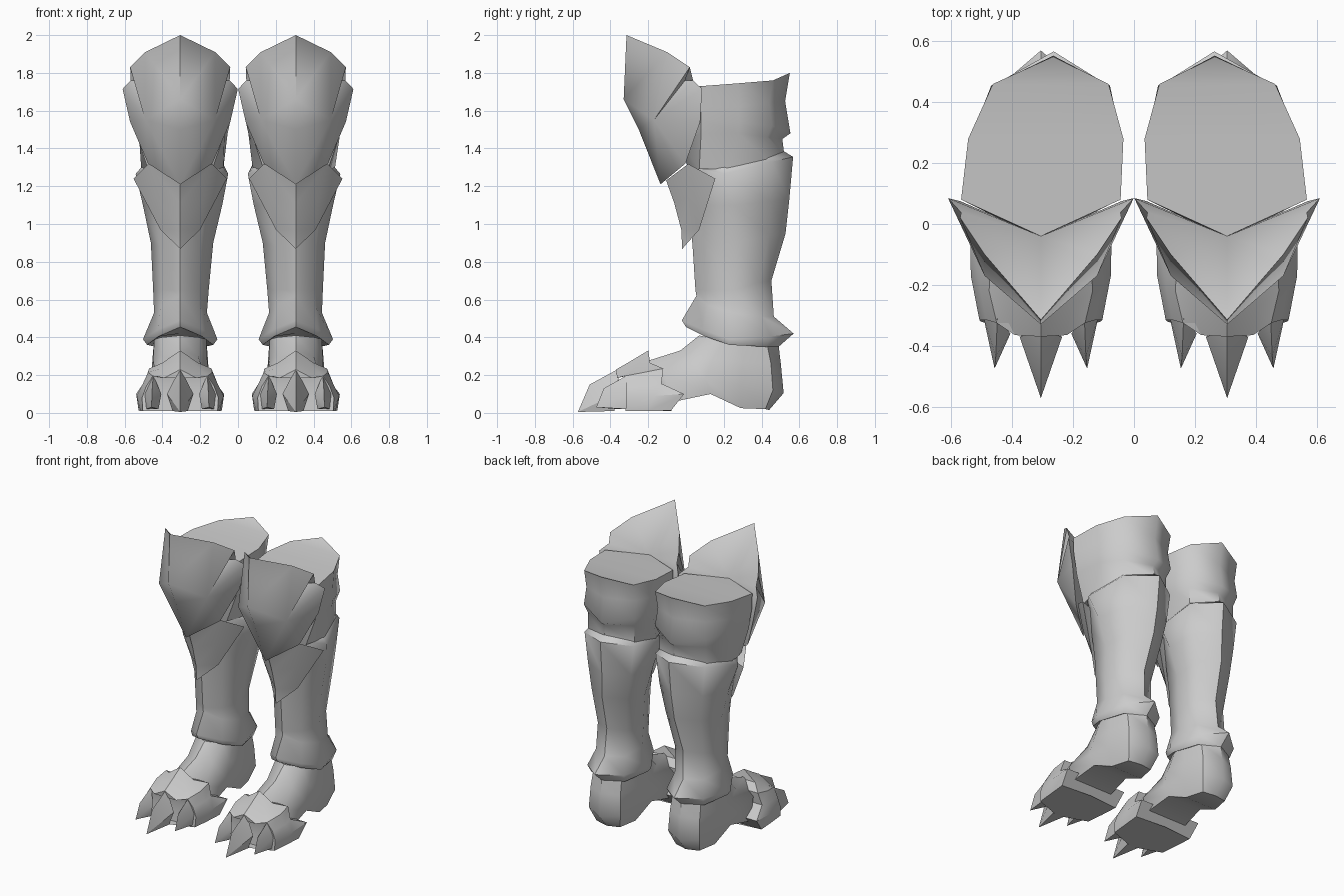
import bpy, bmesh, math

grey = bpy.data.materials.new("plain grey")
grey.diffuse_color = (0.6, 0.6, 0.6, 1)
LEG_X = 0.306


def finish(name, bm, x, angle=50):
    bmesh.ops.remove_doubles(bm, verts=bm.verts, dist=0.0005)
    bmesh.ops.recalc_face_normals(bm, faces=bm.faces)
    me = bpy.data.meshes.new(name)
    bm.to_mesh(me)
    bm.free()
    me.materials.append(grey)
    ob = bpy.data.objects.new(name, me)
    ob.location.x = x
    bpy.context.collection.objects.link(ob)
    bpy.ops.object.select_all(action='DESELECT')
    ob.select_set(True)
    bpy.context.view_layer.objects.active = ob
    bpy.ops.object.shade_smooth_by_angle(angle=math.radians(angle))


def face(bm, vs):
    if len(set(vs)) > 2:
        try:
            bm.faces.new(vs)
        except ValueError:
            pass


def loft(name, halves, x, turn=0.0, angle=50):
    """Join half rings (front centre to back centre), mirrored across the leg.
    turn leans the upper back of the leg towards the other leg."""
    bm = bmesh.new()
    rings = []
    for half in halves:
        full = half + [(-u, y, z) for u, y, z in half[-2:0:-1]]
        ring = []
        for u, y, z in full:
            fade = min(1, max(0, (z - .45) / .7))
            ring.append(bm.verts.new((u + turn * fade * max(0, y - .1), y, z)))
        rings.append(ring)
    n = len(rings[0])
    for a, b in zip(rings, rings[1:]):
        for i in range(n):
            j = (i + 1) % n
            face(bm, (a[i], a[j], b[j], b[i]))
    # caps made of strips across the mirror line
    for r in (rings[0], rings[-1]):
        for i in range(n // 2):
            vs = [r[i], r[i + 1], r[(n - i - 1) % n], r[(n - i) % n]]
            face(bm, list(dict.fromkeys(vs)))
    finish(name, bm, x, angle)


def mirrored(name, pts, faces, x, angle):
    """Half shell from named points, mirrored across the leg."""
    bm = bmesh.new()
    for s in (1, -1):
        v = {k: bm.verts.new((s * u, y, z)) for k, (u, y, z) in pts.items()}
        for f in faces.split():
            bm.faces.new([v[k] for k in f])
    finish(name, bm, x, angle)


def hull(name, pts, x):
    bm = bmesh.new()
    for p in pts:
        bm.verts.new(p)
    bmesh.ops.convex_hull(bm, input=bm.verts)
    finish(name, bm, x, 25)


# pointed knee guard: a-d front ridge, e-k rim, s slit tip, h inner back
knee = dict(a=(0, -.315, 2), b=(0, -.33, 1.66), c=(0, -.25, 1.5), d=(0, -.135, 1.21),
            e=(.185, -.1, 1.91), f=(.265, .02, 1.83), g=(.262, .038, 1.76),
            i=(.305, .085, 1.715), j=(.265, .075, 1.54), k=(.17, -.003, 1.32),
            s=(.185, -.17, 1.55), m=(.215, -.005, 1.76), h=(0, -.04, 1.72))
knee_faces = "abe bse esf fsm msg gsi isj skj bcs cds dks aeh efh fgh gih ijh jkh kdh"

# shin plate below the knee, wide at the top, with a thin inner side
plate = dict(a=(0, -.105, 1.23), b=(0, -.062, 1.11), c=(0, -.025, .97), d=(0, -.02, .868),
             e=(.168, .012, 1.318), f=(.247, .155, 1.24), g=(.105, .07, .97), m=(.125, .012, 1.14),
             h=(0, .06, 1.25), i=(0, .05, .95))
plate_faces = "aeb bem emf mfg bmc cmg cgd aeh efh fgih gdi"

thigh = [
    [(0, -.04, 1.72), (.262, .08, 1.73), (.255, .28, 1.745), (.19, .46, 1.76), (0, .55, 1.80)],
    [(0, -.05, 1.6), (.258, .08, 1.62), (.245, .28, 1.62), (.185, .44, 1.64), (0, .525, 1.65)],
    [(0, -.05, 1.5), (.245, .08, 1.55), (.248, .28, 1.54), (.195, .455, 1.52), (0, .553, 1.48)],
    [(0, -.04, 1.45), (.235, .08, 1.48), (.235, .28, 1.48), (.18, .43, 1.46), (0, .51, 1.45)],
    [(0, .02, 1.27), (.17, .07, 1.29), (.217, .22, 1.29), (.18, .43, 1.34), (0, .52, 1.37)],
]
shin = [
    [(0, .01, 1.29), (.14, .07, 1.30), (.215, .2, 1.30), (.17, .42, 1.36), (0, .51, 1.39)],
    [(0, 0, 1.27), (.15, .09, 1.29), (.245, .2, 1.265), (.19, .455, 1.33), (0, .567, 1.355)],
    [(0, .015, 1.1), (.13, .1, 1.1), (.21, .25, 1.1), (.165, .45, 1.12), (0, .547, 1.13)],
    [(0, .035, .88), (.108, .108, .88), (.165, .27, .9), (.135, .44, .94), (0, .527, .95)],
    [(0, .05, .65), (.1, .115, .65), (.147, .25, .65), (.11, .39, .69), (0, .452, .7)],
    [(0, .055, .62), (.1, .12, .57), (.14, .25, .53), (.11, .4, .51), (0, .465, .51)],
    [(0, -.022, .49), (.12, .09, .44), (.197, .23, .39), (.14, .45, .405), (0, .57, .42)],
    [(0, .0, .455), (.115, .1, .405), (.175, .23, .36), (.13, .42, .35), (0, .49, .35)],
    [(0, .08, .42), (.1, .13, .41), (.13, .25, .39), (.1, .4, .37), (0, .46, .37)],
]
foot = [
    [(0, .07, .41), (.1, .12, .4), (.138, .2, .39), (.14, .3, .37), (.11, .43, .36), (0, .49, .36)],
    [(0, -.03, .33), (.095, .02, .3), (.143, .14, .28), (.148, .3, .27), (.115, .45, .26), (0, .502, .26)],
    [(0, -.22, .27), (.13, -.12, .2), (.15, .1, .18), (.152, .29, .15), (.122, .46, .12), (0, .517, .105)],
    [(0, -.22, .05), (.15, -.06, .06), (.13, .13, .1), (.12, .29, .025), (.09, .42, .02), (0, .44, .015)],
]
paw = [
    [(0, -.2, .33), (.095, -.19, .265), (.165, -.12, .235), (.19, -.13, .155),
     (.233, -.01, .1), (.22, -.08, .012), (0, -.06, .01)],
    [(0, -.3, .27), (.1, -.27, .235), (.17, -.22, .215), (.2, -.21, .15),
     (.23, -.17, .09), (.21, -.2, .01), (0, -.2, .01)],
    [(0, -.37, .23), (.085, -.365, .185), (.145, -.325, .195), (.18, -.315, .14),
     (.202, -.315, .08), (.198, -.32, .01), (0, -.39, .01)],
]

for side, x in (("left", -LEG_X), ("right", LEG_X)):
    turn = -.09 if x > 0 else .09
    mirrored(side + "_knee_guard", knee, knee_faces, x, 55)
    mirrored(side + "_shin_plate", plate, plate_faces, x, 45)
    loft(side + "_thigh", thigh, x, turn)
    loft(side + "_shin_and_cuff", shin, x, turn)
    loft(side + "_foot", foot, x)
    loft(side + "_paw", paw, x, angle=35)
    # claws: one long in the middle, a short one on each side
    hull(side + "_middle_claw", [(0, -.35, .237), (.07, -.37, .1), (-.07, -.37, .1),
         (.04, -.38, .01), (-.04, -.38, .01), (0, -.51, .15), (0, -.572, .005)], x)
    for s in (-1, 1):
        hull(side + "_side_claw", [(s * .143, -.31, .2), (s * .1, -.36, .1),
             (s * .19, -.3, .1), (s * .115, -.36, .02), (s * .18, -.31, .02),
             (s * .148, -.435, .13), (s * .152, -.475, .03)], x)
